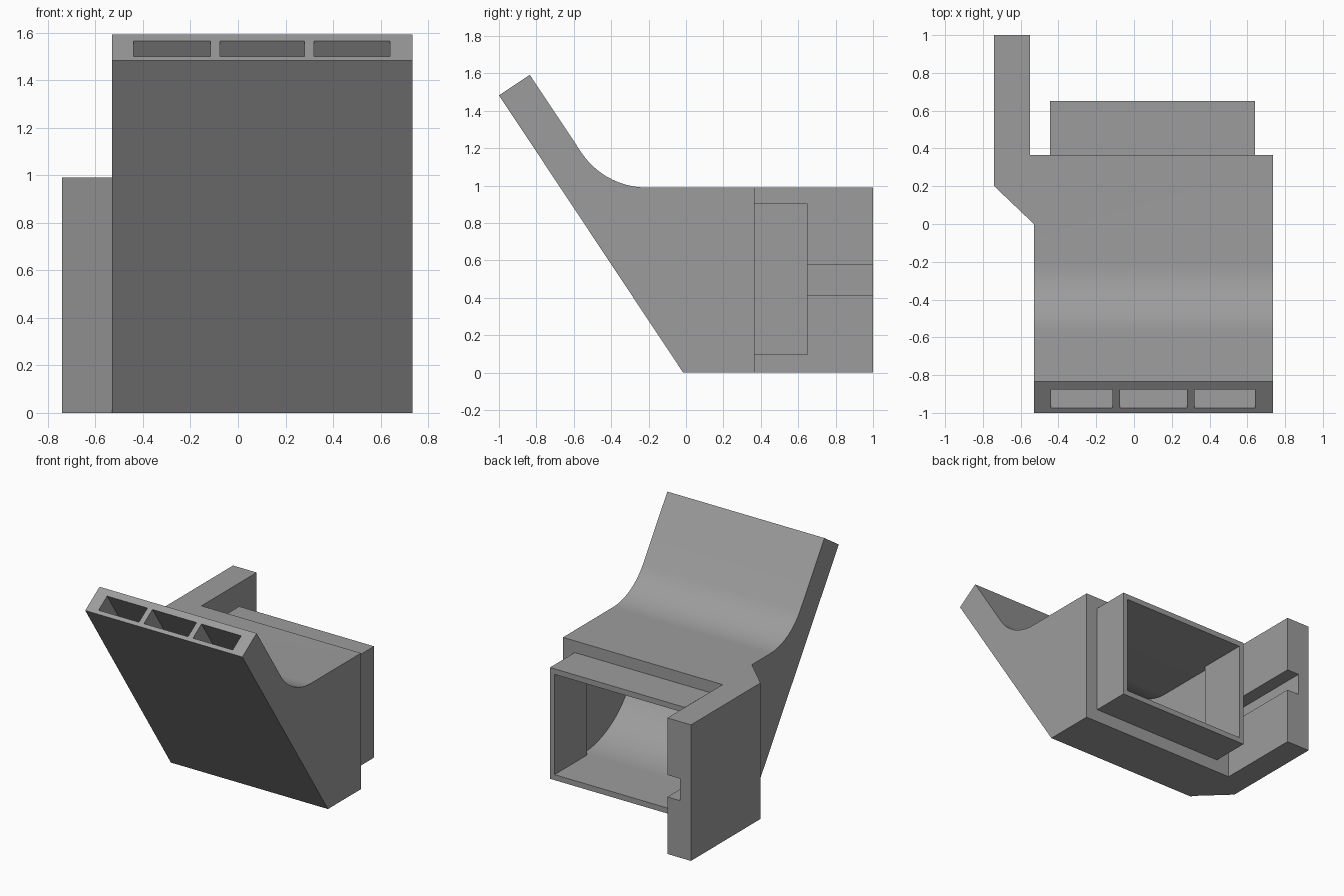
import bpy, bmesh, math
from mathutils import Vector

if "Cube" in bpy.data.objects:
    bpy.data.objects.remove(bpy.data.objects["Cube"])

grey = bpy.data.materials.new("plain_grey")
grey.diffuse_color = (0.335, 0.335, 0.335, 1)
grey.use_nodes = True
grey.node_tree.nodes["Principled BSDF"].inputs["Base Color"].default_value = grey.diffuse_color


def prism(name, points, lo, hi, axis):
    """Extrude a profile: axis 'x' takes (y, z) points, axis 'z' takes (x, y)."""
    def place(p, d):
        return (d, p[0], p[1]) if axis == 'x' else (p[0], p[1], d)
    bm = bmesh.new()
    near = [bm.verts.new(place(p, lo)) for p in points]
    far = [bm.verts.new(place(p, hi)) for p in points]
    bm.faces.new(near[::-1])
    bm.faces.new(far)
    for i in range(len(points)):
        j = (i + 1) % len(points)
        bm.faces.new((near[i], near[j], far[j], far[i]))
    if bm.calc_volume(signed=True) < 0:
        bmesh.ops.reverse_faces(bm, faces=bm.faces[:])
    mesh = bpy.data.meshes.new(name)
    bm.to_mesh(mesh)
    bm.free()
    mesh.materials.append(grey)
    ob = bpy.data.objects.new(name, mesh)
    bpy.context.collection.objects.link(ob)
    return ob


def box(name, x0, x1, y0, y1, z0, z1):
    return prism(name, [(y0, z0), (y1, z0), (y1, z1), (y0, z1)], x0, x1, 'x')


def boolean(target, tool, operation):
    mod = target.modifiers.new(tool.name, 'BOOLEAN')
    mod.operation, mod.solver, mod.object = operation, 'EXACT', tool
    bpy.context.view_layer.update()
    bpy.context.view_layer.objects.active = target
    bpy.ops.object.modifier_apply(modifier=mod.name)
    bpy.data.objects.remove(tool, do_unlink=True)


# Direction up the sloping neck, and its normal pointing to the rear
foot, lip = Vector((-0.015, 0)), Vector((-1, 1.483))
up = (lip - foot).normalized()
rear = Vector((up.y, -up.x))
bend = math.acos(-up.x)


def fillet(offset, z, radius, n=20):
    """Arc from a level line at height z up into the slope offset to the rear."""
    p = foot + rear * offset
    start = p.x + up.x / up.y * (z - p.y) + radius * math.tan(bend / 2)
    return [(start - radius * math.sin(bend * i / n),
             z + radius * (1 - math.cos(bend * i / n))) for i in range(n + 1)]


# Outer body with curved neck
top = lip + rear * 0.198
body = prism("duct_body", [tuple(foot), (0.365, 0), (0.365, 0.99)]
             + fillet(0.198, 0.99, 0.42) + [tuple(top), tuple(lip)], -0.53, 0.735, 'x')

# Rear collar and slotted side bracket
boolean(body, box("collar", -0.445, 0.64, 0.25, 0.65, 0.095, 0.905), 'UNION')
bracket = prism("bracket", [(-0.5, 0), (-0.53, 0), (-0.74, 0.2), (-0.74, 1),
                            (-0.55, 1), (-0.55, 0.365), (-0.5, 0.365)], 0, 0.99, 'z')
boolean(bracket, box("slot", -0.65, -0.54, 0.365, 1.1, 0.415, 0.575), 'DIFFERENCE')
boolean(body, bracket, 'UNION')

# Hollow inside: curved air passage
over = lip + up * 0.1
passage = prism("passage", [(0.28, 0.135)] + fillet(0.03, 0.135, 0.62)
                + [tuple(over + rear * 0.03), tuple(over + rear * 0.148)]
                + fillet(0.148, 0.865, 0.42)[::-1] + [(0.28, 0.865)],
                -0.44, 0.64, 'x')
# Two dividers split the passage into three outlets
a, b = lip - up * 0.5, lip + up * 0.3
for x0, x1 in ((-0.115, -0.075), (0.28, 0.32)):
    blade = prism("divider", [tuple(a - rear * 0.1), tuple(a + rear * 0.3),
                              tuple(b + rear * 0.3), tuple(b - rear * 0.1)], x0, x1, 'x')
    boolean(passage, blade, 'DIFFERENCE')
boolean(body, passage, 'DIFFERENCE')
# Collar opening
boolean(body, box("opening", -0.408, 0.603, 0.27, 0.8, 0.135, 0.865), 'DIFFERENCE')

# Smooth the bends, keep the edges crisp
bpy.ops.object.select_all(action='DESELECT')
body.select_set(True)
bpy.context.view_layer.objects.active = body
bpy.ops.object.shade_smooth_by_angle(angle=math.radians(25))
